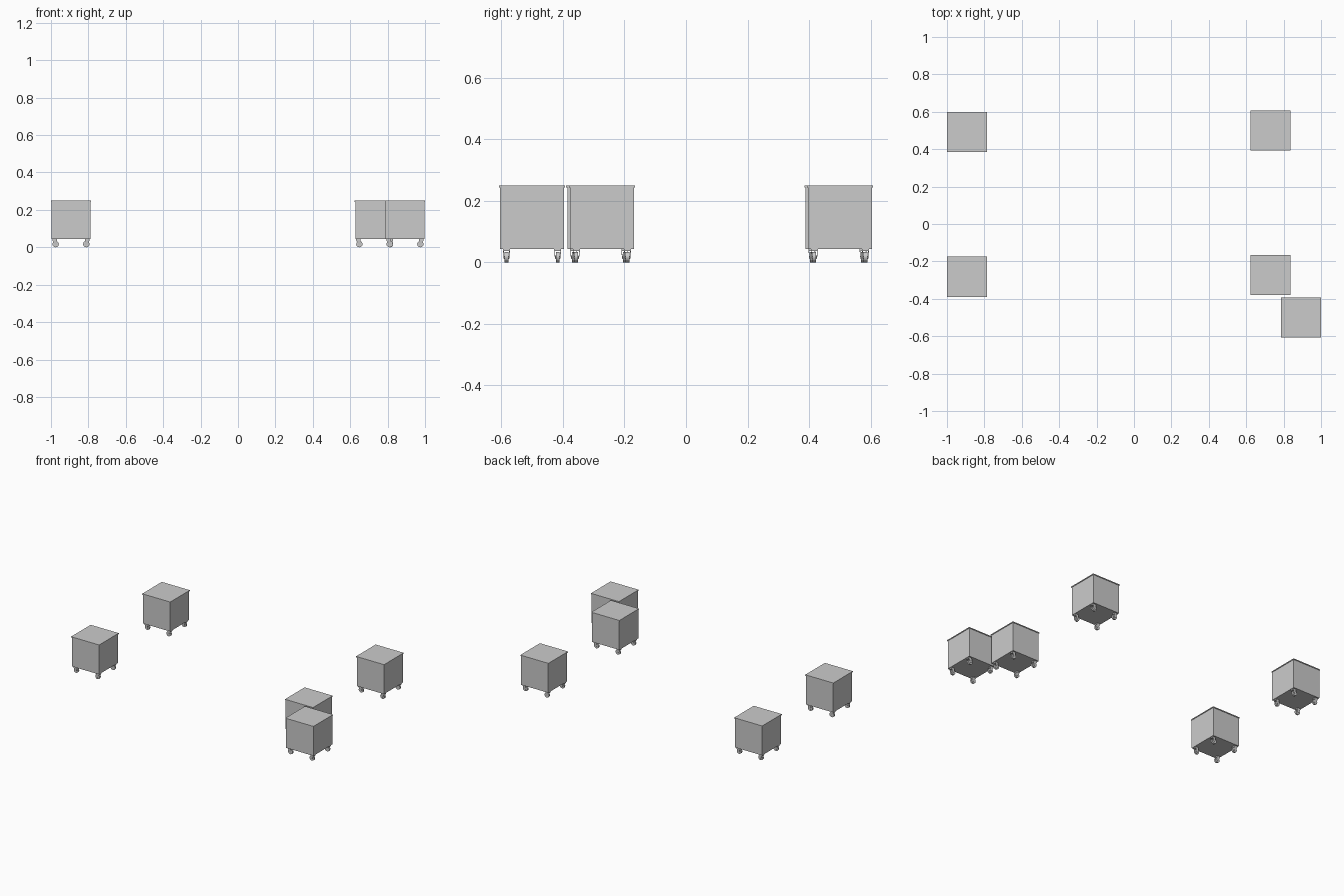
import bpy, bmesh
from mathutils import Matrix, Vector

if "Cube" in bpy.data.objects:
    bpy.data.objects.remove(bpy.data.objects["Cube"])

TOP, BODY = 0.107, 0.1035        # half widths of lid and body
Z0, Z1, Z2 = 0.044, 0.243, 0.249  # body bottom, lid bottom, lid top
R = 0.017                         # wheel radius


def mesh_from(bm, name):
    bmesh.ops.recalc_face_normals(bm, faces=bm.faces)
    me = bpy.data.meshes.new(name)
    bm.to_mesh(me)
    bm.free()
    return me


def box(bm, lo, hi):
    lo, hi = Vector(lo), Vector(hi)
    m = Matrix.Translation((lo + hi) / 2) @ Matrix.Diagonal((*(hi - lo), 1))
    bmesh.ops.create_cube(bm, size=1, matrix=m)


def box_mesh(name, half, z0, z1):
    bm = bmesh.new()
    box(bm, (-half, -half, z0), (half, half, z1))
    return mesh_from(bm, name)


def prism(bm, profile, y_top, y_bottom, thick):
    # cheek plate that leans inwards towards the axle
    zs = [p[1] for p in profile]
    rings = []
    for off in (0, thick):
        ring = []
        for x, z in profile:
            t = (z - min(zs)) / (max(zs) - min(zs))
            y = y_bottom + (y_top - y_bottom) * t
            ring.append(bm.verts.new((x, y - off * (1 if y > 0 else -1), z)))
        rings.append(ring)
    a, b = rings
    bm.faces.new(a)
    bm.faces.new(b[::-1])
    for i in range(len(a)):
        j = (i + 1) % len(a)
        bm.faces.new((a[i], b[i], b[j], a[j]))


def cylinder(bm, r, depth, x, z, seg):
    m = Matrix.Translation((x, 0, z)) @ Matrix.Rotation(1.5707963, 4, 'X')
    bmesh.ops.create_cone(bm, cap_ends=True, segments=seg, radius1=r,
                          radius2=r, depth=depth, matrix=m)


# Fork: swivel plate and two tapering cheeks, wheel trails towards +x
bm = bmesh.new()
box(bm, (-0.013, -0.011, 0.036), (0.010, 0.011, Z0 + 0.001))
cheek = [(-0.013, 0.037), (-0.004, 0.022), (0.001, 0.011), (0.009, 0.011),
         (0.012, 0.020), (0.010, 0.037)]
for s in (-1, 1):
    prism(bm, cheek, s * 0.011, s * 0.0085, 0.002)
fork_me = mesh_from(bm, "caster_fork")

# Wheel with axle
bm = bmesh.new()
cylinder(bm, R, 0.012, 0.004, R, 20)
cylinder(bm, 0.004, 0.018, 0.004, R, 10)
wheel_me = mesh_from(bm, "caster_wheel")

body_me = box_mesh("cabinet_body", BODY, Z0, Z1)
lid_me = box_mesh("cabinet_lid", TOP, Z1, Z2)


def place(name, me, x, y, turn=0):
    ob = bpy.data.objects.new(name, me)
    ob.location = (x, y, 0)
    ob.rotation_euler.z = turn
    bpy.context.collection.objects.link(ob)


# Five rolling cabinets
spots = [(-0.893, 0.492), (-0.893, -0.282), (0.731, 0.50),
         (0.731, -0.273), (0.893, -0.50)]
for n, (cx, cy) in enumerate(spots, 1):
    place(f"cabinet_body_{n}", body_me, cx, cy)
    place(f"cabinet_lid_{n}", lid_me, cx, cy)
    for sx in (-1, 1):
        for sy in (-1, 1):
            x, y = cx + sx * 0.086, cy + sy * 0.083
            turn = 0 if sx < 0 else 3.14159265
            place(f"caster_fork_{n}", fork_me, x, y, turn)
            place(f"caster_wheel_{n}", wheel_me, x, y, turn)
